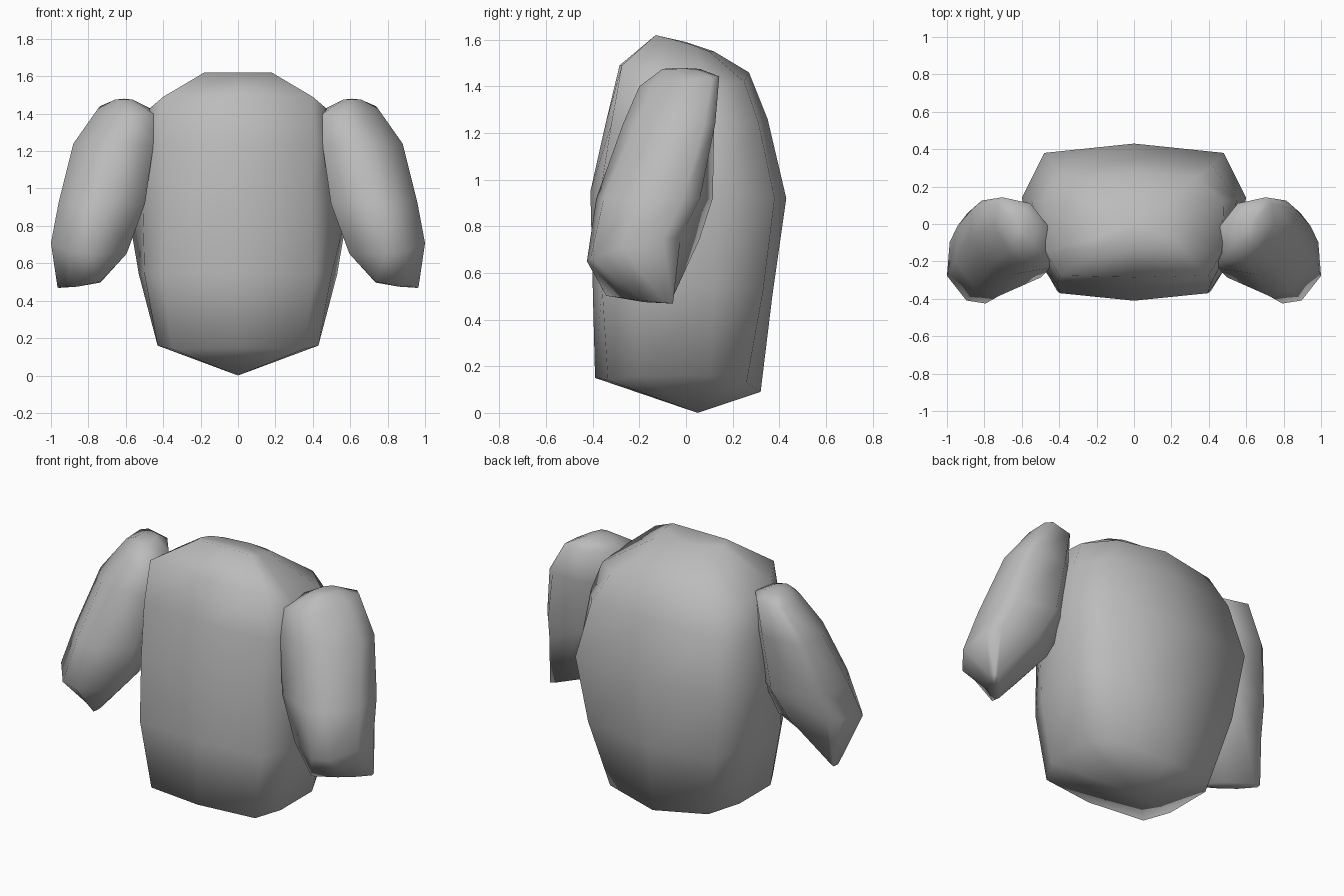
import bpy
import bmesh

cube = bpy.data.objects.get("Cube")
if cube:
    bpy.data.objects.remove(cube)

fabric = bpy.data.materials.new("grey_fabric")
fabric.use_nodes = True
GREY = (0.5, 0.5, 0.5, 1)
fabric.diffuse_color = GREY
fabric.node_tree.nodes["Principled BSDF"].inputs["Base Color"].default_value = GREY


def loft(name, rings, bottom, top):
    """Skin closed rings from bottom to top and close both ends with a fan."""
    bm = bmesh.new()
    loops = [[bm.verts.new(p) for p in ring] for ring in rings]
    n = len(loops[0])
    for low, high in zip(loops, loops[1:]):
        for i in range(n):
            j = (i + 1) % n
            bm.faces.new((low[i], low[j], high[j], high[i]))
    for tip, loop in ((bottom, loops[0]), (top, loops[-1])):
        v = bm.verts.new(tip)
        for i in range(n):
            bm.faces.new((v, loop[i], loop[(i + 1) % n]))
    bmesh.ops.recalc_face_normals(bm, faces=bm.faces)
    for face in bm.faces:
        face.smooth = True
    mesh = bpy.data.meshes.new(name)
    bm.to_mesh(mesh)
    bm.free()
    mesh.materials.append(fabric)
    obj = bpy.data.objects.new(name, mesh)
    bpy.context.collection.objects.link(obj)


def mirrored(half):
    """Complete a half ring that starts and ends on the centre line."""
    return half + [(-x, y, z) for x, y, z in half[-2:0:-1]]


# Body: half rings from front centre round the left side to back centre
body = [
    [(0, -.39, .15), (.35, -.335, .14), (.43, -.2, .16), (.43, .1, .16), (.33, .26, .13), (0, .32, .09)],
    [(0, -.4, .54), (.41, -.36, .54), (.5, -.2, .54), (.53, .12, .54), (.43, .33, .52), (0, .37, .5)],
    [(0, -.41, .95), (.395, -.37, .93), (.51, -.2, .93), (.6, .14, .95), (.48, .38, .92), (0, .43, .92)],
    [(0, -.345, 1.24), (.41, -.32, 1.24), (.49, -.17, 1.22), (.55, .13, 1.22), (.42, .31, 1.25), (0, .35, 1.26)],
    [(0, -.285, 1.49), (.4, -.275, 1.49), (.47, -.15, 1.43), (.48, .12, 1.4), (.33, .25, 1.42), (0, .27, 1.46)],
    [(0, -.13, 1.62), (.18, -.13, 1.62), (.2, -.07, 1.605), (.2, .02, 1.58), (.16, .1, 1.55), (0, .12, 1.55)],
]
loft("body", [mirrored(h) for h in body], (0, .05, 0), (0, 0, 1.59))

# Sleeves: one section fitted to a box at each height, sheared and tilted
SECTION = [(-.95, -.6), (0, -1), (.5, -.87), (1, -.25), (.93, .5), (.7, .78), (-.28, 1), (-.95, .5)]
# z, x range, y range, shear, rise towards the outside, rise towards the back
SLEEVE = [
    (.485, .73, .965, -.25, -.14, .12, -.015, -.005),
    (.7, .585, 1, -.425, .05, -.03, .02, .05),
    (.92, .485, .96, -.385, .115, 0, 0, 0),
    (1.24, .44, .88, -.27, .135, .05, 0, 0),
    (1.42, .445, .75, -.2, .13, .07, .01, .02),
    (1.475, .56, .66, -.1, .06, 0, 0, 0),
]


def sleeve(name, side):
    rings = []
    for z, x0, x1, y0, y1, shear, out, back in SLEEVE:
        rings.append([(side * ((x0 + x1) / 2 + u * (x1 - x0) / 2),
                       (y0 + y1) / 2 + v * (y1 - y0) / 2 + u * shear,
                       z + u * out + v * back) for u, v in SECTION])
    loft(name, rings, (side * .86, -.18, .475), (side * .61, -.03, 1.48))


sleeve("left_sleeve", 1)
sleeve("right_sleeve", -1)
